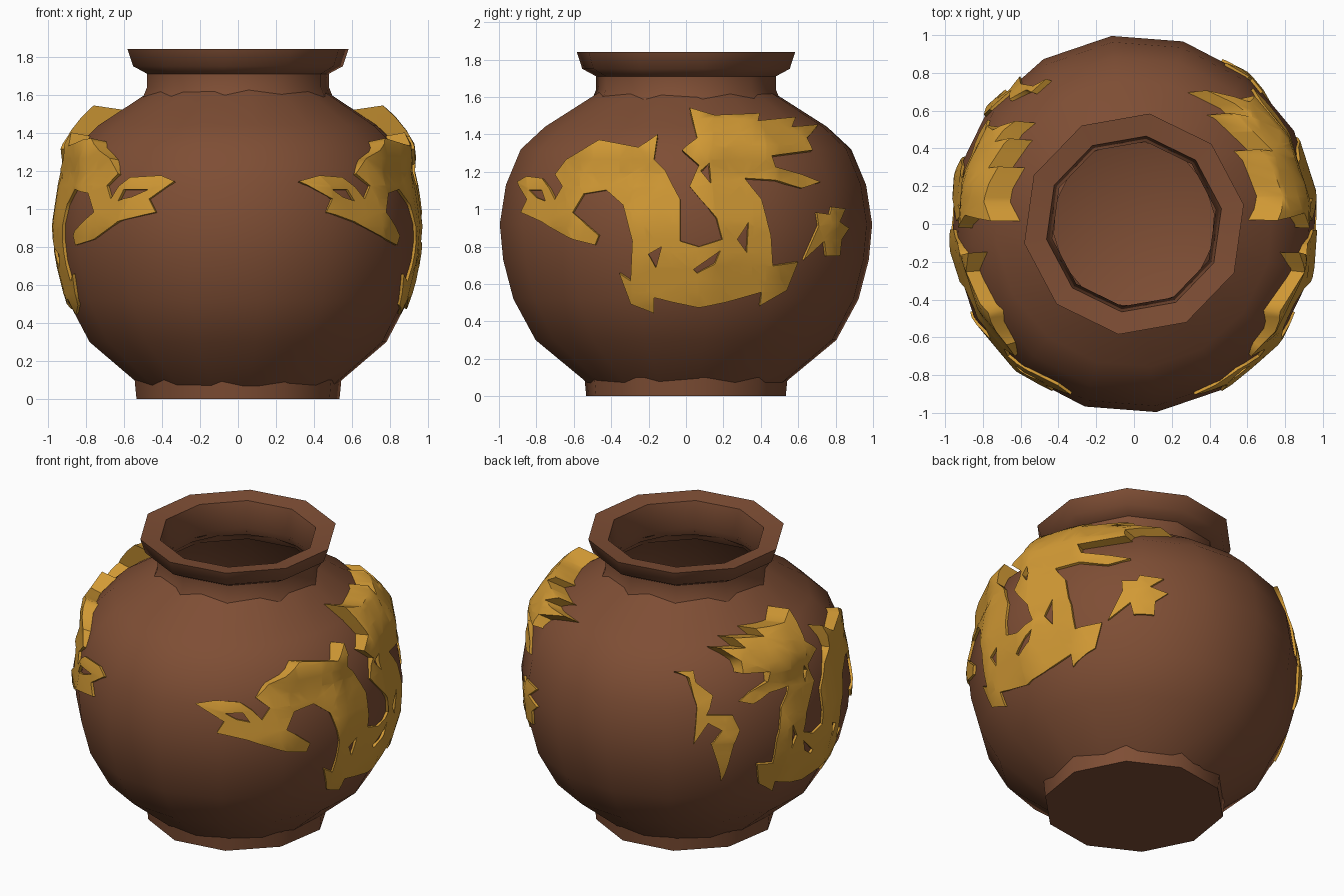
import bpy, bmesh, math
from mathutils import Vector
from mathutils.bvhtree import BVHTree

cube = bpy.data.objects.get("Cube")
if cube:
    bpy.data.objects.remove(cube, do_unlink=True)


def material(name, color):
    mat = bpy.data.materials.new(name)
    mat.use_nodes = True
    mat.diffuse_color = color
    mat.node_tree.nodes["Principled BSDF"].inputs["Base Color"].default_value = color
    return mat


brown = material("brown clay", (0.21, 0.076, 0.035, 1))
gold = material("gold relief", (0.64, 0.32, 0.035, 1))


def finish(bm, name, mat, angle):
    """Turn a bmesh into a smooth-shaded object with one material."""
    mesh = bpy.data.meshes.new(name)
    bm.to_mesh(mesh)
    bm.free()
    obj = bpy.data.objects.new(name, mesh)
    bpy.context.collection.objects.link(obj)
    mesh.materials.append(mat)
    bpy.ops.object.select_all(action='DESELECT')
    obj.select_set(True)
    bpy.context.view_layer.objects.active = obj
    bpy.ops.object.shade_smooth_by_angle(angle=math.radians(angle))
    return obj


def lathe(name, profile, sides, turn, squeeze=1.0):
    """Revolve a radius/height profile about z."""
    bm = bmesh.new()
    rings = []
    for r, z in profile:
        ring = []
        for j in range(sides):
            a = 2 * math.pi * j / sides + math.radians(turn)
            ring.append(bm.verts.new((r * squeeze * math.cos(a), r * math.sin(a), z)))
        rings.append(ring)
    for low, high in zip(rings, rings[1:]):
        for j in range(sides):
            k = (j + 1) % sides
            bm.faces.new((low[j], low[k], high[k], high[j]))
    bmesh.ops.remove_doubles(bm, verts=bm.verts, dist=0.0005)
    tree = BVHTree.FromBMesh(bm)
    finish(bm, name, brown, 45)
    return tree


# Pot: foot, round belly, flared neck with lip, and hollow inside
lathe("foot", [(0, 0), (.54, 0), (.55, .1)], 10, 9)
belly = lathe("belly", [(.53, .07), (.81, .3), (.93, .52), (.985, .73), (1.003, .92),
                        (.97, 1.13), (.89, 1.32), (.76, 1.44), (.46, 1.63)], 16, 7, .97)
lathe("neck_and_lip", [(.51, 1.58), (.485, 1.64), (.485, 1.71), (.56, 1.75), (.59, 1.84),
                       (.47, 1.825), (.44, 1.66), (.5, 1.56)], 10, 10)
lathe("inside", [(.44, 1.62), (.7, 1.42), (.86, 1.22), (.93, .92), (.88, .6),
                 (.7, .3), (.45, .15), (0, .12)], 16, 7, .97)


def relief(name, loops, side, lift, back_scale=1.0):
    """Raise a flat outline (with holes) onto the belly, seen along x."""
    bm = bmesh.new()
    edges = []
    for loop in loops:
        vs = [bm.verts.new((0, y * (back_scale if y > 0 else 1), z)) for y, z in loop]
        edges += [bm.edges.new((vs[i - 1], vs[i])) for i in range(len(vs))]
    bmesh.ops.triangle_fill(bm, edges=edges, use_beauty=True, normal=(1, 0, 0))
    # cut into a fine grid so the outline can follow the curve
    for k in range(-14, 24):
        for normal in ((0, 1, 0), (0, 0, 1)):
            bmesh.ops.bisect_plane(bm, geom=bm.verts[:] + bm.edges[:] + bm.faces[:],
                                   plane_co=Vector(normal) * k * .07, plane_no=normal)
    made = bmesh.ops.extrude_face_region(bm, geom=bm.faces[:], use_keep_orig=True)
    front = {g for g in made["geom"] if isinstance(g, bmesh.types.BMVert)}
    out = Vector((side, 0, 0))
    for v in bm.verts:
        hit, normal = belly.ray_cast(v.co + out * 3, -out)[:2]
        if hit is None:
            hit, normal = belly.find_nearest(v.co + out)[:2]
        if v in front:
            rise = lift * max(0, v.co.z - 1.17)
            v.co = hit + normal * .016 + out * rise
        else:
            v.co = hit - normal * .015
    bmesh.ops.recalc_face_normals(bm, faces=bm.faces)
    finish(bm, name, gold, 50)


# Dragon outline as (y, z), from tail round the head and back
tail_top = [(-.89, 1.14), (-.84, 1.17), (-.76, 1.16), (-.72, 1.11), (-.69, 1.05),
            (-.65, 1.12), (-.69, 1.18), (-.63, 1.26), (-.46, 1.36), (-.25, 1.32),
            (-.15, 1.39), (-.17, 1.26)]
back = [(-.11, 1.2), (-.03, 1.05), (-.03, .83), (.07, .8), (.19, .84), (.16, .95),
        (.02, 1.12), (.07, 1.23), (-.02, 1.31), (.06, 1.37)]
head = [(.02, 1.53), (.15, 1.49), (.39, 1.5), (.38, 1.46), (.58, 1.48), (.56, 1.43),
        (.7, 1.44), (.64, 1.37), (.67, 1.31), (.45, 1.28), (.47, 1.22), (.61, 1.18),
        (.71, 1.14), (.61, 1.11), (.47, 1.15), (.31, 1.16)]
chest = [(.4, 1.05), (.45, .86), (.46, .7), (.59, .72), (.53, .57), (.39, .49), (.4, .56),
         (.26, .52), (.07, .48), (-.17, .53), (-.17, .45), (-.29, .5), (-.35, .66),
         (-.29, .62), (-.28, .83)]
hind_leg = [(-.33, 1.02), (-.42, 1.1), (-.54, 1.08), (-.6, .98), (-.46, .86), (-.48, .81),
            (-.6, .84), (-.76, .93), (-.87, .98), (-.84, 1.05)]
gaps = [[(-.83, 1.1), (-.76, 1.1), (-.74, 1.04), (-.79, 1.06)],
        [(.04, .68), (.18, .78), (.15, .71), (.06, .66)],
        [(.08, 1.2), (.12, 1.24), (.13, 1.13)],
        [(.27, .84), (.33, .93), (.32, .77)],
        [(-.2, .76), (-.13, .8), (-.16, .69)]]
dragon = [tail_top + back + head + chest + hind_leg] + gaps

relief("left_dragon", dragon, 1, .45)
relief("right_dragon", dragon, -1, .45, .77)

# Loose claws behind each head
relief("left_claw", [[(.62, .73), (.7, .91), (.69, .98), (.76, .97), (.77, 1.01), (.84, 1.0),
                      (.81, .93), (.86, .9), (.82, .84), (.81, .75), (.74, .75),
                      (.73, .83)]], 1, 0)
relief("right_claw", [[(.76, 1.33), (.69, 1.33), (.7, 1.27), (.65, 1.19), (.7, 1.08),
                       (.6, 1.07), (.57, .97), (.61, .9), (.63, .64), (.7, .9), (.65, .98),
                       (.7, 1.03), (.77, .91), (.73, 1.14), (.72, 1.3)]], -1, .2)
